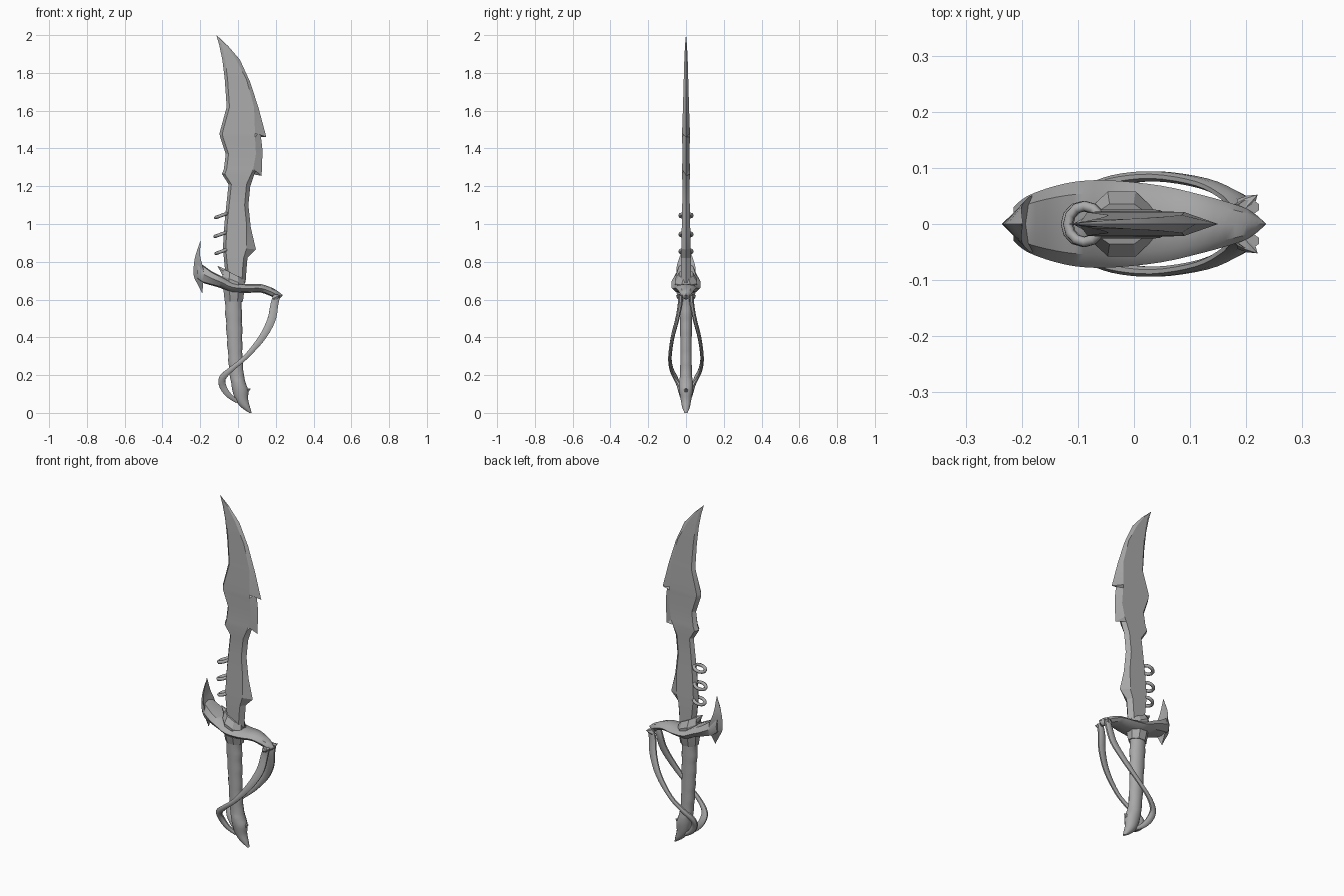
import bpy, bmesh, math
from mathutils import Vector

cube = bpy.data.objects.get("Cube")
if cube:
    bpy.data.objects.remove(cube, do_unlink=True)

GREY = (0.4, 0.4, 0.4, 1)
steel = bpy.data.materials.new("grey_steel")
steel.use_nodes = True
steel.diffuse_color = GREY
steel.node_tree.nodes["Principled BSDF"].inputs["Base Color"].default_value = GREY


def finish(obj, angle=35):
    obj.data.materials.append(steel)
    bpy.ops.object.select_all(action='DESELECT')
    obj.select_set(True)
    bpy.context.view_layer.objects.active = obj
    bpy.ops.object.shade_smooth_by_angle(angle=math.radians(angle))
    return obj


def loft(name, rings, angle=35):
    """Skin a list of equal-length rings and cap both ends."""
    bm = bmesh.new()
    rows = [[bm.verts.new(p) for p in ring] for ring in rings]
    n = len(rows[0])
    for a, b in zip(rows, rows[1:]):
        for i in range(n):
            j = (i + 1) % n
            bm.faces.new((a[i], a[j], b[j], b[i]))
    bm.faces.new(rows[0])
    bm.faces.new(rows[-1])
    bmesh.ops.remove_doubles(bm, verts=bm.verts, dist=0.0001)
    bmesh.ops.recalc_face_normals(bm, faces=bm.faces)
    mesh = bpy.data.meshes.new(name)
    bm.to_mesh(mesh)
    bm.free()
    obj = bpy.data.objects.new(name, mesh)
    bpy.context.collection.objects.link(obj)
    return finish(obj, angle)


def smooth_path(keys, steps=4):
    """Catmull-Rom resampling of equal-length tuples."""
    pts = [keys[0]] + list(keys) + [keys[-1]]
    out = []
    for k in range(len(keys) - 1):
        quad = list(zip(*pts[k:k + 4]))
        for s in range(steps):
            t = s / steps
            out.append([b + t / 2 * (c - a + t * (2*a - 5*b + 4*c - d + t * (3*(b - c) + d - a)))
                        for a, b, c, d in quad])
    return out + [list(keys[-1])]


def oval(center, u, v, sides):
    """Ring of points around center spanned by vectors u and v."""
    turn = [2 * math.pi * (i + 0.5) / sides for i in range(sides)]
    grow = 1 / math.cos(math.pi / sides)
    return [center + (u * math.cos(a) + v * math.sin(a)) * grow for a in turn]


def thorn(name, base, tip, radius, sides=6):
    base, tip = Vector(base), Vector(tip)
    side = (tip - base).cross(Vector((0, 1, 0))).normalized()
    up = (tip - base).cross(side).normalized()
    rings = [oval(base.lerp(tip, t), side * radius * r, up * radius * r, sides)
             for t, r in ((0, 1), (0.5, 0.65), (1, 0.02))]
    return loft(name, rings)


# Blade: spine height, spine x, bevel x, edge x, edge height, half thickness
blade = [
    (.68, -.06, .02, .04, .69, .026), (.77, -.07, .025, .045, .76, .026),
    (.82, -.075, .03, .05, .82, .026), (.87, -.08, .045, .095, .865, .025),
    (1, -.072, .045, .068, .98, .022), (1.1, -.062, .035, .055, 1.1, .02),
    (1.21, -.05, .045, .065, 1.2, .018), (1.265, -.085, .07, .1, 1.305, .022),
    (1.29, -.075, .08, .125, 1.255, .021), (1.37, -.065, .095, .13, 1.39, .018),
    (1.46, -.095, .09, .118, 1.49, .021), (1.48, -.098, .09, .15, 1.46, .021),
    (1.62, -.06, .085, .11, 1.61, .016), (1.765, -.07, .045, .065, 1.75, .012),
    (1.87, -.083, -.01, .01, 1.87, .009), (1.95, -.1, -.065, -.05, 1.94, .005),
    (2, -.115, -.115, -.114, 2, .0005)]
rings = []
for z, spine, bevel, edge, edge_z, t in blade:
    inner = spine + min(.015, (bevel - spine) * .4)
    rings.append([Vector(p) for p in (
        (spine, 0, z), (inner, -t, z), (bevel, -t, z),
        (edge, 0, edge_z), (bevel, t, z), (inner, t, z))])
loft("blade", rings, 20)

# Spine rings
for i, (x, z) in enumerate(((-.086, .855), (-.092, .945), (-.088, 1.045))):
    bpy.ops.mesh.primitive_torus_add(major_segments=12, minor_segments=8, major_radius=.032,
                                     minor_radius=.009, location=(x, 0, z), rotation=(0, -.35, 0))
    ring = bpy.context.object
    ring.name = f"spine_ring_{i + 1}"
    finish(ring, 50)

# Grip and hooked pommel: height, centre x, half width, half depth
grip = [(0, .066, .006, .008), (.03, .04, .024, .02), (.07, .02, .034, .028),
        (.12, .012, .042, .036), (.16, .002, .038, .037), (.2, -.006, .038, .032),
        (.3, -.014, .038, .03), (.45, -.02, .042, .031), (.56, -.024, .044, .034),
        (.66, -.025, .046, .036)]
rings = []
for z, x, w, d in smooth_path(grip, 5):
    w += .002 * math.sin(z * 75) if z > .2 else 0
    rings.append(oval(Vector((x, 0, z)), Vector((w, 0, 0)), Vector((0, d, 0)), 12))
loft("grip_and_pommel", rings, 50)
thorn("pommel_spur", (.03, 0, .11), (.068, 0, .13), .018)

# Slanted collar that seats the blade: height, half width, half depth, slope
rings = []
for z, w, d, slope in ((.59, .048, .038, 0), (.62, .052, .046, 0), (.66, .056, .055, -.2),
                       (.7, .06, .058, -.4), (.735, .052, .036, -.5)):
    rings.append(oval(Vector((-.022, 0, z)), Vector((w, 0, w * slope)), Vector((0, d, 0)), 8))
loft("collar", rings, 30)
thorn("collar_spur", (-.04, 0, .715), (-.108, 0, .778), .026)

# Crossguard: x, underside, top, half width
guard = [(-.215, .71, .79, .03), (-.19, .69, .785, .05), (-.14, .675, .75, .068),
         (-.09, .66, .725, .077), (-.03, .635, .695, .077), (.05, .635, .682, .068),
         (.12, .637, .682, .052), (.18, .615, .662, .035), (.21, .6, .645, .022),
         (.235, .62, .624, .001)]
rings = []
for x, low, top, w in smooth_path(guard, 3):
    mid, w = (low + top) / 2, max(w, .001)
    rings.append([Vector((x, y, z)) for y, z in (
        (-w, mid), (-w * .7, top - .006), (0, top), (w * .7, top - .006),
        (w, mid), (w * .7, low + .006), (0, low), (-w * .7, low + .006))])
loft("crossguard", rings, 40)

# Horn on the short end of the guard: height, outer x, inner x, half width
horn = [(.635, -.19, -.188, .001), (.68, -.213, -.185, .025), (.72, -.233, -.18, .045),
        (.77, -.235, -.185, .05), (.83, -.226, -.2, .032), (.91, -.2, -.198, .001)]
rings = [[Vector((outer, 0, z)), Vector((inner, -w, z)), Vector((inner - .004, 0, z)),
          Vector((inner, w, z))] for z, outer, inner, w in smooth_path(horn, 3)]
loft("guard_horn", rings, 30)

# Paired knuckle bows: x, y, height, half width, half thickness
bow = [(.205, .03, .625, .02, .013), (.192, .032, .57, .023, .012), (.176, .048, .49, .024, .01),
       (.125, .072, .395, .02, .009), (.04, .085, .295, .014, .009), (-.035, .077, .232, .015, .01),
       (-.082, .055, .185, .02, .011), (-.08, .036, .14, .02, .011), (-.05, .024, .095, .016, .01),
       (-.005, .008, .06, .01, .008)]
path = smooth_path(bow)
for name, side in (("left", 1), ("right", -1)):
    points = [Vector((x, side * y, z)) for x, y, z, w, t in path]
    rings = []
    for i, c in enumerate(points):
        tangent = points[min(i + 1, len(points) - 1)] - points[max(i - 1, 0)]
        across = tangent.cross(Vector((0, 1, 0))).normalized()
        outward = across.cross(tangent).normalized()
        rings.append(oval(c, across * path[i][3] * .9, outward * path[i][4], 8))
    loft(f"knuckle_bow_{name}", rings, 45)
    thorn(f"bow_thorn_{name}", (.195, side * .03, .61), (.22, side * .052, .622), .016)
